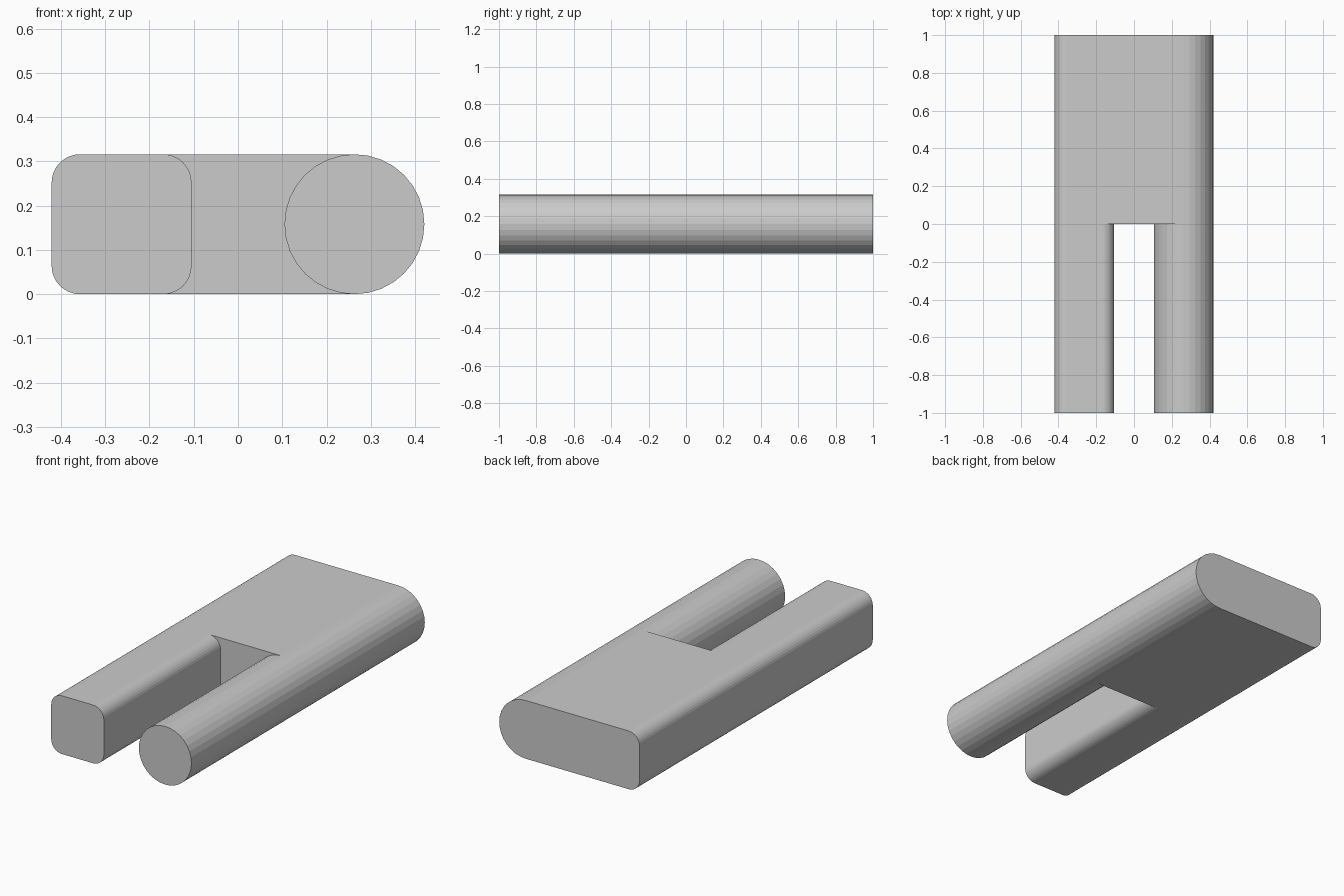
import bpy, bmesh
from math import cos, sin, pi

if "Cube" in bpy.data.objects:
    bpy.data.objects.remove(bpy.data.objects["Cube"])

H = 0.316            # overall height
R = H / 2            # round prong radius
X = 0.421            # half width
CORNER = 0.064       # square prong corner radius


def arc(cx, cz, r, start, end, steps):
    """Points on an arc, angles in degrees."""
    angles = [(start + (end - start) * i / steps) * pi / 180 for i in range(steps + 1)]
    return [(cx + r * cos(a), cz + r * sin(a)) for a in angles]


# Outline halves, each running between the top and bottom tangent points
lo, hi = CORNER, H - CORNER
left, right = -X + CORNER, -X + H - CORNER
square_outer = ([(right, H)] + arc(left, hi, CORNER, 90, 180, 8)
                + arc(left, lo, CORNER, 180, 270, 8) + [(right, 0)])
square_inner = arc(right, lo, CORNER, -90, 0, 8) + arc(right, hi, CORNER, 0, 90, 8)
round_outer = arc(X - R, R, R, -90, 90, 16)
round_inner = arc(X - R, R, R, 90, 270, 16)

bm = bmesh.new()


def ring(points, y):
    return [bm.verts.new((x, y, z)) for x, z in points]


def strip(points, y0, y1):
    a, b = ring(points, y0), ring(points, y1)
    for i in range(len(points) - 1):
        bm.faces.new((a[i], a[i + 1], b[i + 1], b[i]))


def cap(points, y):
    bm.faces.new(ring(points, y))


# Prongs, front half
for outer, inner in ((square_outer, square_inner), (round_outer, round_inner)):
    strip(outer, -1, 0)
    strip(inner, -1, 0)
    cap(outer + inner[1:-1], -1)

# Solid body, back half
body = square_outer + round_outer
strip(body + body[:1], 0, 1)
cap(body, 1)

# Wall closing the slot between the prongs
cap(square_inner + round_inner, 0)

bmesh.ops.remove_doubles(bm, verts=bm.verts, dist=1e-5)
bmesh.ops.recalc_face_normals(bm, faces=bm.faces)

mesh = bpy.data.meshes.new("two_prong_block")
bm.to_mesh(mesh)
bm.free()
obj = bpy.data.objects.new("two_prong_block", mesh)
bpy.context.collection.objects.link(obj)
